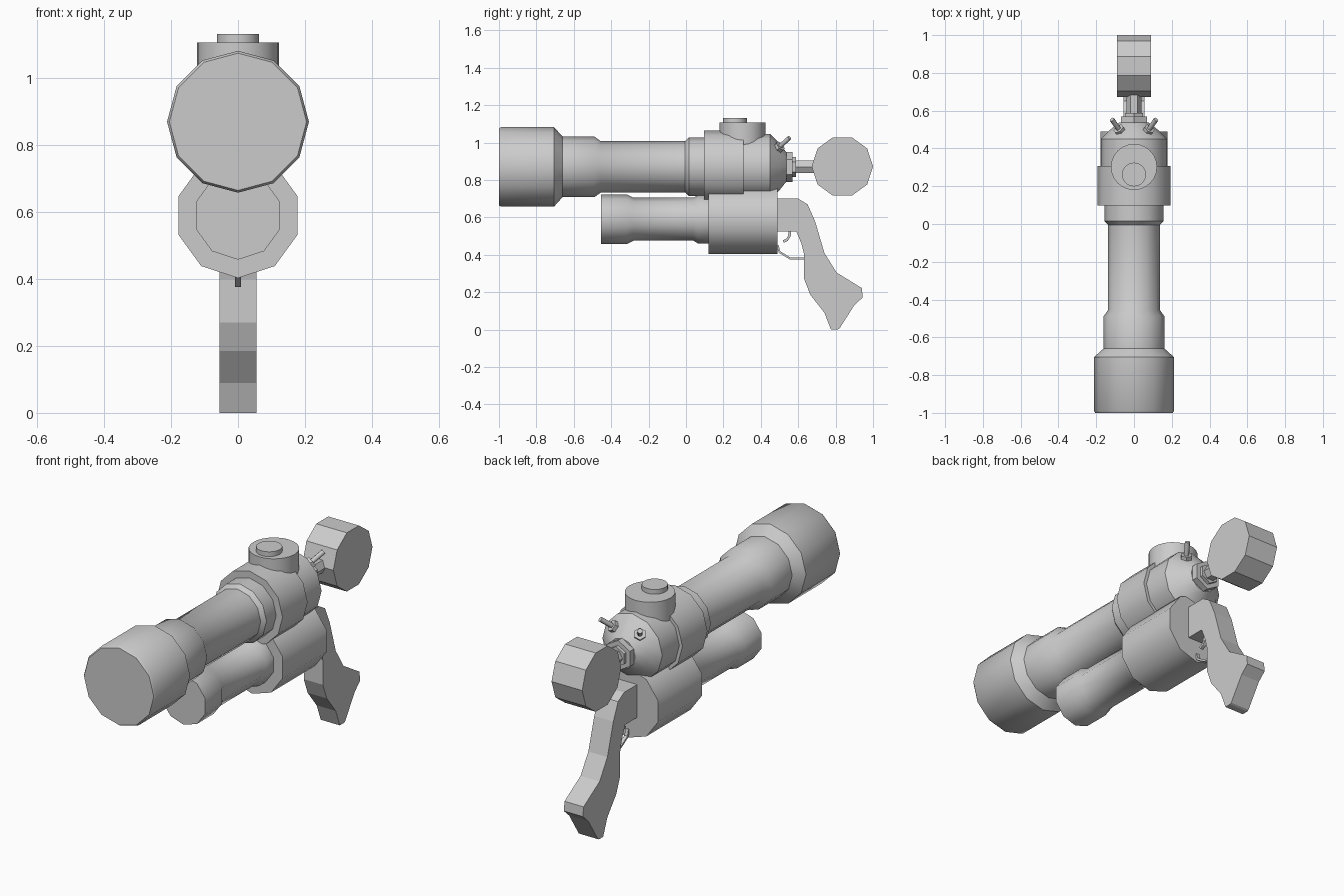
import bpy, bmesh, math
from mathutils import Vector

if "Cube" in bpy.data.objects:
    bpy.data.objects.remove(bpy.data.objects["Cube"])

grey = bpy.data.materials.new("plain_grey")
grey.diffuse_color = (0.6, 0.6, 0.6, 1)
grey.use_nodes = True
grey.node_tree.nodes["Principled BSDF"].inputs["Base Color"].default_value = grey.diffuse_color


def finish(bm, name, smooth=None):
    bmesh.ops.recalc_face_normals(bm, faces=bm.faces)
    mesh = bpy.data.meshes.new(name)
    bm.to_mesh(mesh)
    bm.free()
    mesh.materials.append(grey)
    ob = bpy.data.objects.new(name, mesh)
    bpy.context.collection.objects.link(ob)
    if smooth:
        bpy.ops.object.select_all(action='DESELECT')
        ob.select_set(True)
        bpy.context.view_layer.objects.active = ob
        bpy.ops.object.shade_smooth_by_angle(angle=math.radians(smooth))
    return ob


def lathe(name, origin, axis, profile, sides, up=(0, 0, 1), smooth=None):
    """Capped turned solid; profile is (distance along axis, radius), first vertex towards up."""
    o, a = Vector(origin), Vector(axis).normalized()
    u = Vector(up)
    u = (u - a * u.dot(a)).normalized()
    v = a.cross(u)
    bm = bmesh.new()
    rings = []
    for d, r in profile:
        rings.append([bm.verts.new(o + a * d + (u * math.cos(t) + v * math.sin(t)) * r)
                      for t in (2 * math.pi * i / sides for i in range(sides))])
    for p, q in zip(rings, rings[1:]):
        for i in range(sides):
            j = (i + 1) % sides
            bm.faces.new((p[i], p[j], q[j], q[i]))
    bm.faces.new(rings[0])
    bm.faces.new(rings[-1])
    return finish(bm, name, smooth)


def slab(name, outline, half):
    """Side outline in (y, z), extruded across x."""
    bm = bmesh.new()
    f = bm.faces.new([bm.verts.new((-half, y, z)) for y, z in outline])
    ext = bmesh.ops.extrude_face_region(bm, geom=[f])["geom"]
    bmesh.ops.translate(bm, vec=(2 * half, 0, 0),
                        verts=[e for e in ext if isinstance(e, bmesh.types.BMVert)])
    return finish(bm, name)


def strip(name, path, thick, half):
    """Thin bent strip following a (y, z) path."""
    pts = [Vector(p) for p in path]
    left, right = [], []
    for i, p in enumerate(pts):
        t = (pts[min(i + 1, len(pts) - 1)] - pts[max(i - 1, 0)]).normalized()
        n = Vector((-t.y, t.x)) * thick / 2
        left.append(p + n)
        right.append(p - n)
    return slab(name, left + right[::-1], half)


Y = (0, 1, 0)
TOP, LOW = (0, 0, 0.87), (0, 0, 0.59)

# Upper barrel with flared muzzle
lathe("upper_barrel", TOP, Y,
      [(-1, .205), (-.99, .212), (-.705, .212), (-.66, .162), (-.49, .162), (-.455, .137),
       (-.02, .137), (-.005, .137), (.015, .157), (.11, .157)], 12, smooth=35)
# Upper body: wide sleeve, then narrower housing with conical rear
lathe("body_sleeve", TOP, Y, [(.097, .194), (.307, .194)], 12, smooth=35)
lathe("rear_housing", TOP, Y, [(.30, .176), (.45, .176), (.50, .125), (.537, .078)], 12, smooth=35)

# Rear coupling and drum
lathe("coupling_nut", TOP, Y, [(.53, .08), (.57, .08)], 6)
lathe("coupling_washer", TOP, Y, [(.565, .054), (.588, .054)], 6)
lathe("coupling_rod", TOP, Y, [(.58, .039), (.70, .039)], 6, up=(1, 0, 0))
lathe("rear_drum", (0, .836, .872), (1, 0, 0), [(-.09, .164), (.09, .164)], 10, up=Y)

# Top dial
lathe("dial_base", (0, .302, 0), (0, 0, 1), [(.98, .122), (1.107, .122)], 24, up=Y, smooth=35)
lathe("dial_button", (0, .262, 0), (0, 0, 1), [(1.09, .063), (1.132, .063)], 20, up=Y, smooth=35)

# Pair of toggle switches on the cone
for side, s in (("left", -1), ("right", 1)):
    base, aim = (s * .07, .487, .966), (s * .046, .065, .058)
    lathe("toggle_nut_" + side, base, aim, [(-.01, .03), (.028, .03)], 6)
    lathe("toggle_lever_" + side, base, aim, [(.02, .013), (.10, .013)], 8, smooth=50)

# Lower barrel and block
lathe("lower_barrel", LOW, Y,
      [(-.455, .132), (-.315, .132), (-.28, .115), (.04, .115), (.065, .13), (.13, .13)],
      10, smooth=40)
lathe("lower_block", LOW, Y, [(.12, .187), (.49, .187)], 10, smooth=40)

# Grip
slab("grip", [(.485, .70), (.60, .70), (.65, .67), (.69, .58), (.74, .41), (.805, .305),
              (.94, .222), (.945, .172), (.90, .13), (.82, .005), (.81, 0), (.775, 0),
              (.74, .09), (.665, .185), (.632, .27), (.632, .40), (.617, .46), (.59, .525),
              (.485, .525)], .056)

# Trigger and guard
strip("trigger_guard", [(.49, .45), (.50, .415), (.555, .381), (.64, .381)], .011, .009)
strip("trigger", [(.555, .53), (.553, .50), (.54, .48), (.52, .47)], .014, .009)
